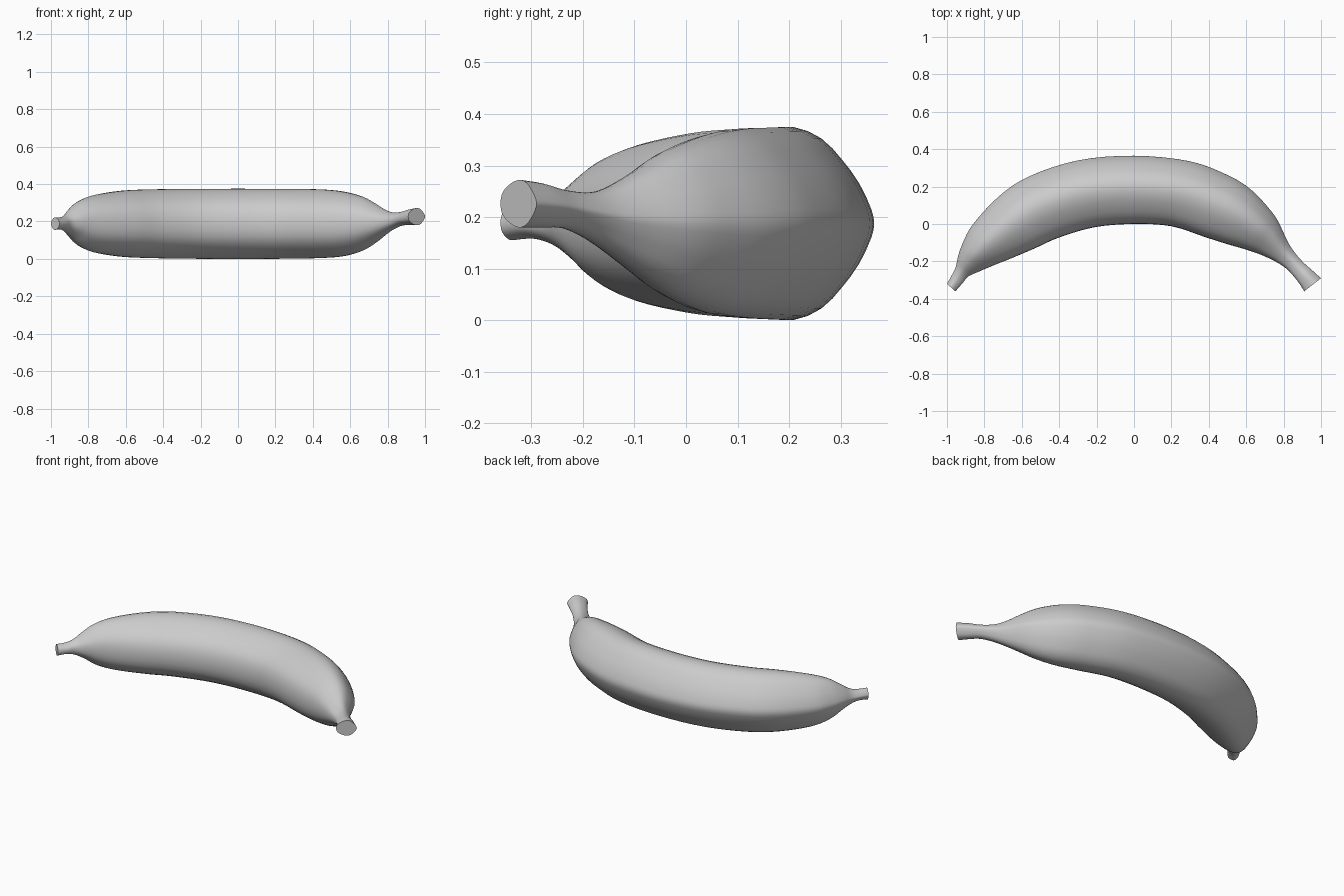
import bpy, bmesh
from mathutils import Vector

if "Cube" in bpy.data.objects:
    bpy.data.objects.remove(bpy.data.objects["Cube"])

# Stations along the fruit: outer x, y, inner x, y, low z, high z
stations = [
    (-1.0, -.32, -.955, -.36, .155, .222),
    (-.975, -.275, -.918, -.318, .158, .222),
    (-.953, -.23, -.885, -.28, .145, .235),
    (-.94, -.17, -.83, -.255, .115, .27),
    (-.915, -.10, -.76, -.225, .07, .31),
    (-.86, 0, -.66, -.185, .036, .34),
    (-.72, .15, -.53, -.13, .013, .363),
    (-.56, .255, -.40, -.072, .005, .371),
    (-.30, .34, -.21, -.017, .001, .374),
    (0, .365, 0, 0, 0, .375),
    (.30, .335, .20, -.012, .001, .374),
    (.51, .257, .38, -.07, .005, .371),
    (.63, .18, .50, -.108, .016, .358),
    (.72, .085, .60, -.137, .045, .332),
    (.77, .015, .68, -.165, .082, .298),
    (.815, -.08, .755, -.20, .128, .262),
    (.85, -.14, .81, -.235, .158, .248),
    (.90, -.20, .85, -.275, .178, .252),
    (.95, -.245, .885, -.32, .180, .265),
    (1.0, -.29, .91, -.36, .180, .272),
]
# Half of the rounded five-sided section: (inner to outer, half height)
half = [(1, 0), (.985, .15), (.92, .42), (.83, .66), (.72, .88), (.57, 1),
        (.41, .96), (.26, .82), (.12, .62), (.03, .36), (0, 0)]
section = half + [(u, -w) for u, w in half[-2:0:-1]]


def smooth(points, steps, closed):
    """Catmull-Rom resampling of points of any dimension."""
    pts = [Vector(p) for p in points]
    n = len(pts)
    get = (lambda i: pts[i % n]) if closed else (lambda i: pts[max(0, min(n - 1, i))])
    out = []
    for i in range(n if closed else n - 1):
        a, b, c, d = (get(i + k) for k in (-1, 0, 1, 2))
        for s in range(steps):
            t = s / steps
            out.append(.5 * (2 * b + (c - a) * t + (2 * a - 5 * b + 4 * c - d) * t**2
                             + (3 * b - a - 3 * c + d) * t**3))
    if not closed:
        out.append(pts[-1])
    return out


# Loft the section through the stations
bm = bmesh.new()
ring = smooth(section, 2, True)
loops = []
for ox, oy, ix, iy, lo, hi in smooth(stations, 4, False):
    mid, h = (lo + hi) / 2, (hi - lo) / 2
    loops.append([bm.verts.new((ix + (ox - ix) * u, iy + (oy - iy) * u, mid + h * w))
                  for u, w in ring])
for a, b in zip(loops, loops[1:]):
    for i in range(len(a)):
        j = (i + 1) % len(a)
        bm.faces.new((a[i], a[j], b[j], b[i]))

# Flat cut ends
bm.faces.new(loops[0])
bm.faces.new(loops[-1])
bmesh.ops.recalc_face_normals(bm, faces=bm.faces)

mesh = bpy.data.meshes.new("banana")
bm.to_mesh(mesh)
bm.free()
banana = bpy.data.objects.new("banana", mesh)
bpy.context.collection.objects.link(banana)
bpy.context.view_layer.objects.active = banana
banana.select_set(True)
bpy.ops.object.shade_smooth_by_angle(angle=.7)
